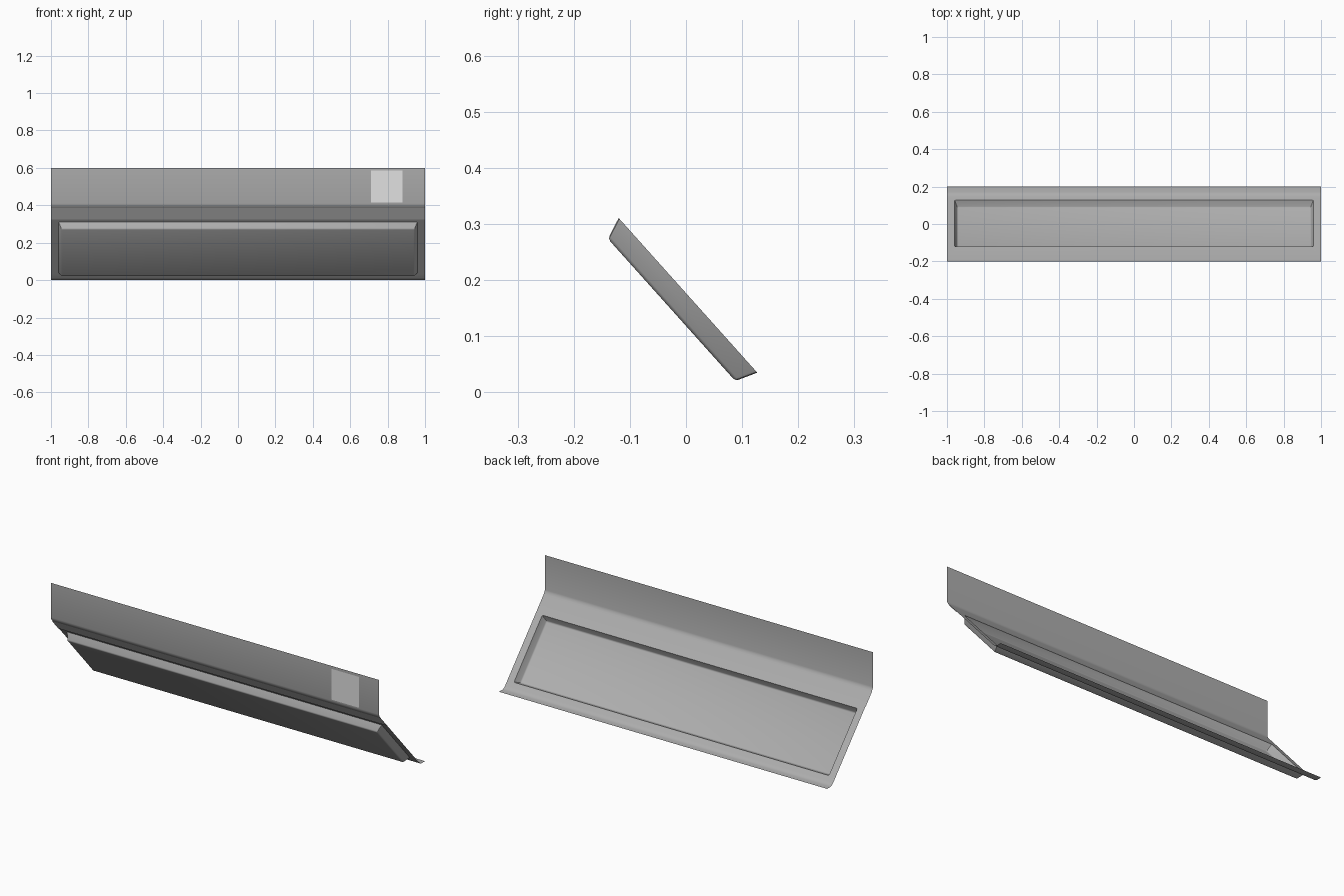
import bpy, bmesh

cube = bpy.data.objects.get("Cube")
if cube:
    bpy.data.objects.remove(cube)


def material(name, value):
    mat = bpy.data.materials.new(name)
    mat.use_nodes = True
    colour = (value, value, value, 1)
    mat.diffuse_color = colour
    mat.node_tree.nodes["Principled BSDF"].inputs["Base Color"].default_value = colour
    return mat


sheet_grey = material("sheet grey", 0.42)
light_grey = material("light grey", 0.75)


def slope(y):
    """Point (y, z) on the inclined sheet."""
    return y, 0.4 - 1.116 * (y + 0.2)


def finish(bm, name, mat):
    mesh = bpy.data.meshes.new(name)
    bm.to_mesh(mesh)
    bm.free()
    mesh.materials.append(mat)
    obj = bpy.data.objects.new(name, mesh)
    bpy.context.collection.objects.link(obj)
    return obj


def sweep(profile, columns):
    """Grid of faces: a (y, z) profile repeated along x, facing up and back."""
    bm = bmesh.new()
    rows = [[bm.verts.new((x, y, z)) for x in columns] for y, z in profile]
    faces = [[bm.faces.new((a[j], a[j + 1], b[j + 1], b[j]))
              for j in range(len(columns) - 1)]
             for a, b in zip(rows, rows[1:])]
    return bm, faces


# Folded sheet: upright flange, soft fold, incline, soft fold, flat lip
profile = [(-0.2, 0.6), (-0.2, 0.41), (-0.197, 0.399), slope(-0.19),
           slope(-0.12), slope(0.127),
           slope(0.147), (0.157, 0.004), (0.17, 0), (0.2, 0)]
bm, faces = sweep(profile, [-1, -0.96, 0.96, 1])

# Pressed panel: sink the middle of the incline, then round its floor and corners
floor = faces[4][1]
bm.normal_update()
bmesh.ops.inset_individual(bm, faces=[floor], thickness=0.015, depth=-0.039,
                           use_even_offset=True)
corners = [e for v in floor.verts for e in v.link_edges if e not in floor.edges[:]]
bmesh.ops.bevel(bm, geom=list(floor.edges) + corners, offset=0.006,
                segments=2, profile=0.5, affect='EDGES')
sheet = finish(bm, "folded_sheet", sheet_grey)
bpy.ops.object.select_all(action='DESELECT')
sheet.select_set(True)
bpy.context.view_layer.objects.active = sheet
bpy.ops.object.shade_smooth_by_angle(angle=0.6)

# Light strip under the fold, just clear of the incline
gap = 0.002
strip = [(y - gap, z - gap) for y, z in (slope(-0.19), slope(-0.134))]
bm, _ = sweep(strip, [-1, 1])
bmesh.ops.reverse_faces(bm, faces=bm.faces[:])
finish(bm, "underside_strip", light_grey)

# Label plate on the front of the flange
bm, _ = sweep([(-0.2 - gap, 0.585), (-0.2 - gap, 0.415)], [0.71, 0.88])
bmesh.ops.reverse_faces(bm, faces=bm.faces[:])
finish(bm, "flange_label", light_grey)
